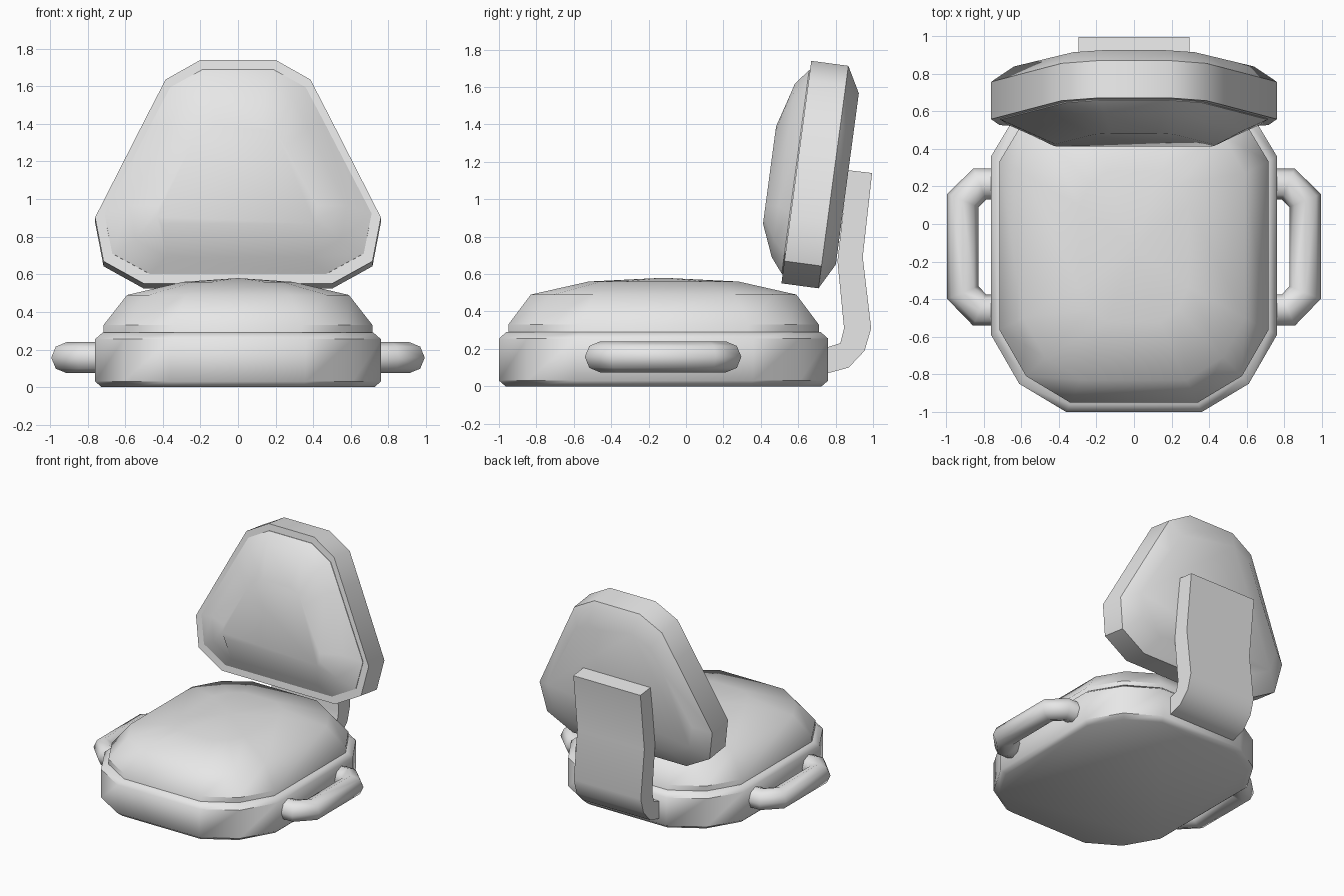
import bpy, bmesh, math
from mathutils import Matrix, Vector

cube = bpy.data.objects.get("Cube")
if cube:
    bpy.data.objects.remove(cube, do_unlink=True)

grey = bpy.data.materials.new("plain grey")
grey.use_nodes = True
grey.diffuse_color = (0.8, 0.8, 0.8, 1)
grey.node_tree.nodes["Principled BSDF"].inputs["Base Color"].default_value = (0.8, 0.8, 0.8, 1)


def loft(name, rings, angle, apex=None, matrix=Matrix()):
    """Skin a row of closed rings, cap both ends (or end in an apex point)."""
    bm = bmesh.new()
    loops = [[bm.verts.new(p) for p in ring] for ring in rings]
    n = len(loops[0])
    for a, b in zip(loops, loops[1:]):
        for i in range(n):
            j = (i + 1) % n
            bm.faces.new((a[i], a[j], b[j], b[i]))
    bm.faces.new(loops[0])
    if apex:
        tip = bm.verts.new(apex)
        for i in range(n):
            bm.faces.new((loops[-1][i], loops[-1][(i + 1) % n], tip))
    else:
        bm.faces.new(loops[-1])
    bm.transform(matrix)
    bmesh.ops.recalc_face_normals(bm, faces=bm.faces)
    mesh = bpy.data.meshes.new(name)
    bm.to_mesh(mesh)
    bm.free()
    mesh.materials.append(grey)
    obj = bpy.data.objects.new(name, mesh)
    bpy.context.collection.objects.link(obj)
    bpy.ops.object.select_all(action='DESELECT')
    obj.select_set(True)
    bpy.context.view_layer.objects.active = obj
    bpy.ops.object.shade_smooth_by_angle(angle=math.radians(angle))
    return obj


def mirrored(half):
    """Close a right-hand outline by mirroring it across the middle."""
    return half + [(-x, y) for x, y in reversed(half)]


# Seat: twelve-sided outline, given about its own centre
SEAT_X, SEAT_Y, SEAT_MID = 0.76, 0.88, -0.12
seat_outline = mirrored([(0.36, -0.88), (0.61, -0.73), (0.76, -0.47),
                         (0.76, 0.48), (0.61, 0.73), (0.36, 0.88)])


def seat_ring(half_x, half_y, z):
    return [(x * half_x / SEAT_X, y * half_y / SEAT_Y + SEAT_MID, z) for x, y in seat_outline]


loft("seat_base", [seat_ring(SEAT_X - i, SEAT_Y - i, z) for i, z in
                   [(0.035, 0), (0, 0.03), (0, 0.255), (0.04, 0.29)]], 50)
loft("seat_cushion", [seat_ring(*r) for r in
                      [(0.715, 0.83, 0.2), (0.715, 0.83, 0.33), (0.59, 0.71, 0.49),
                       (0.29, 0.4, 0.56)]], 40, apex=(0, SEAT_MID, 0.58))

# Backrest: rounded triangle, leaning back, padded in front
back_half = [(0.2, 0.6), (0.385, 0.495), (0.49, 0.29),
             (0.76, -0.245), (0.715, -0.48), (0.5, -0.6)]
crown_half = [(0.12, 0.228), (0.2, 0.2), (0.25, 0.12),
              (0.42, -0.2), (0.43, -0.26), (0.41, -0.297)]


def back_ring(half, sx, sz, depth):
    return [(x * sx, depth, z * sz) for x, z in mirrored(half)]


lean = Matrix.Translation((0, 0.59, 1.145)) @ Matrix.Rotation(math.radians(-7.65), 4, 'X')
loft("backrest_shell", [back_ring(back_half, *r) for r in
                        [(1, 1, 0), (1, 1, 0.2), (0.84, 0.77, 0.275)]], 40, matrix=lean)
loft("backrest_cushion", [back_ring(back_half, 0.935, 0.915, 0.005),
                          back_ring(back_half, 0.935, 0.915, -0.005),
                          back_ring(back_half, 0.76, 0.78, -0.07),
                          back_ring(crown_half, 1, 1, -0.14)], 40, matrix=lean)

# Bent support strap joining seat and backrest
strap = [(0.7, 0.07), (0.76, 0.07), (0.87, 0.1), (0.955, 0.19), (0.99, 0.31),
         (0.945, 0.69), (0.995, 1.14), (0.865, 1.155), (0.81, 0.67),
         (0.845, 0.31), (0.825, 0.23), (0.76, 0.21), (0.7, 0.21)]
loft("back_support", [[(x, y, z) for y, z in strap] for x in (-0.295, 0.295)], 40)

# Handles: octagonal tubes with mitred bends
handle_path = [Vector(p) for p in [(0.65, 0.213), (0.82, 0.213), (0.91, 0.125),
                                   (0.91, -0.365), (0.82, -0.458), (0.65, -0.458)]]
RADIUS, HANDLE_Z = 0.083, 0.157


def handle_rings(side):
    rings = []
    for i, p in enumerate(handle_path):
        before = (p - handle_path[i - 1]).normalized() if i else None
        after = (handle_path[i + 1] - p).normalized() if i + 1 < len(handle_path) else None
        before, after = before or after, after or before
        along = (before + after).normalized()
        across = Vector((-along.y, along.x)) / along.dot(before)
        ring = []
        for k in range(8):
            a = k * math.tau / 8
            q = p + across * RADIUS * math.cos(a)
            ring.append((side * q.x, q.y, HANDLE_Z + RADIUS * math.sin(a)))
        rings.append(ring)
    return rings


for name, side in (("left_handle", 1), ("right_handle", -1)):
    loft(name, handle_rings(side), 50)
